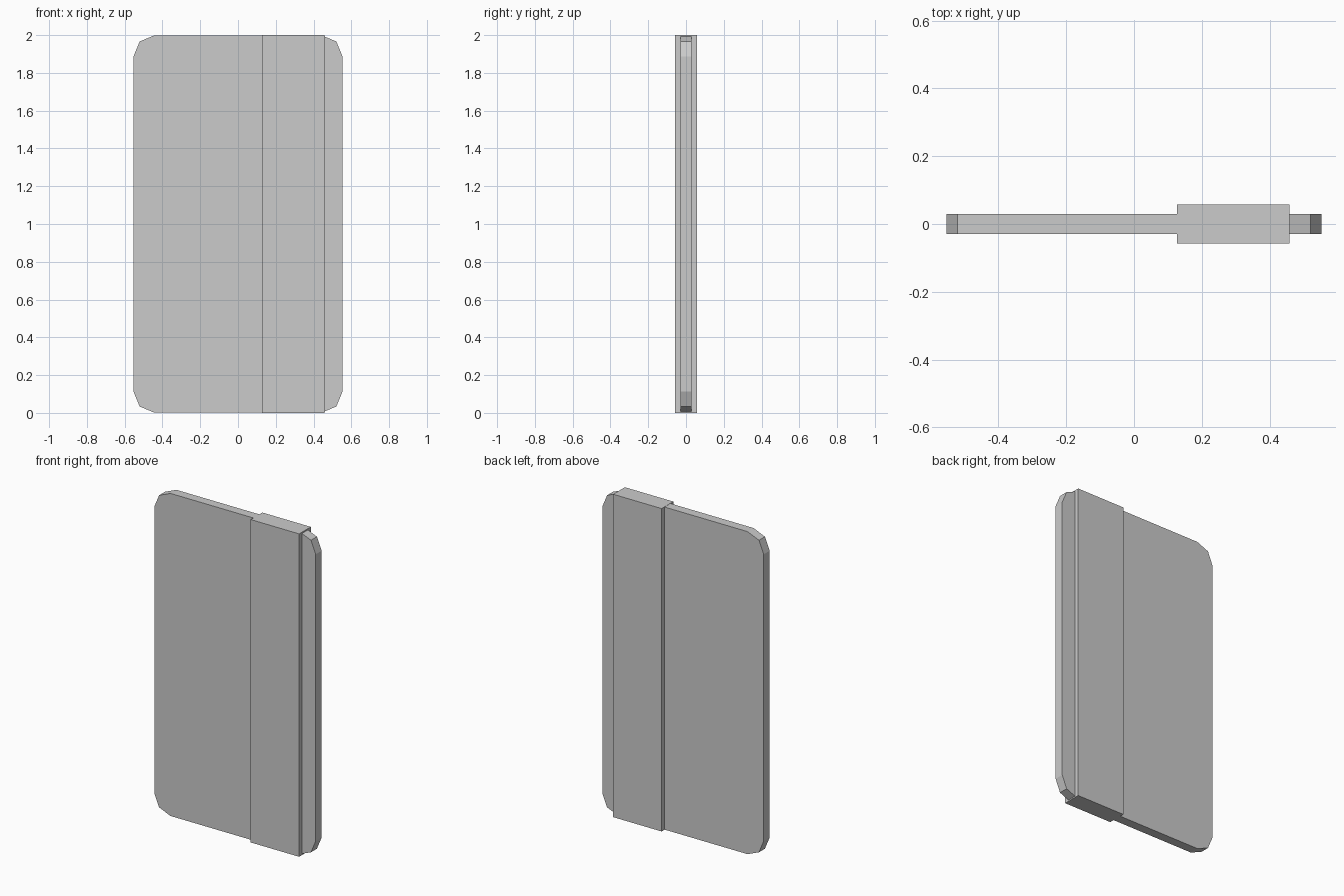
import bpy, bmesh, math

if "Cube" in bpy.data.objects:
    bpy.data.objects.remove(bpy.data.objects["Cube"])


def prism(name, outline, half_depth):
    """Extrude an x-z outline symmetrically along y."""
    bm = bmesh.new()
    face = bm.faces.new([bm.verts.new((x, -half_depth, z)) for x, z in outline])
    ext = bmesh.ops.extrude_face_region(bm, geom=[face])
    moved = [v for v in ext["geom"] if isinstance(v, bmesh.types.BMVert)]
    bmesh.ops.translate(bm, verts=moved, vec=(0, 2 * half_depth, 0))
    bmesh.ops.recalc_face_normals(bm, faces=bm.faces)
    mesh = bpy.data.meshes.new(name)
    bm.to_mesh(mesh)
    bm.free()
    obj = bpy.data.objects.new(name, mesh)
    bpy.context.collection.objects.link(obj)
    return obj


def rounded_rect(half_w, z0, z1, r, steps):
    """Rectangle outline with faceted corners."""
    centres = [(half_w - r, z1 - r), (r - half_w, z1 - r),
               (r - half_w, z0 + r), (half_w - r, z0 + r)]
    pts = []
    for i, (cx, cz) in enumerate(centres):
        for s in range(steps + 1):
            a = math.pi / 2 * (i + s / steps)
            pts.append((cx + r * math.cos(a), cz + r * math.sin(a)))
    return pts


# Thin main slab with two-facet corners
prism("slab", rounded_rect(0.553, 0.001, 1.999, 0.111, 2), 0.029)

# Thicker full-height band, offset to the right
prism("band", [(0.127, 0), (0.459, 0), (0.459, 2), (0.127, 2)], 0.057)
